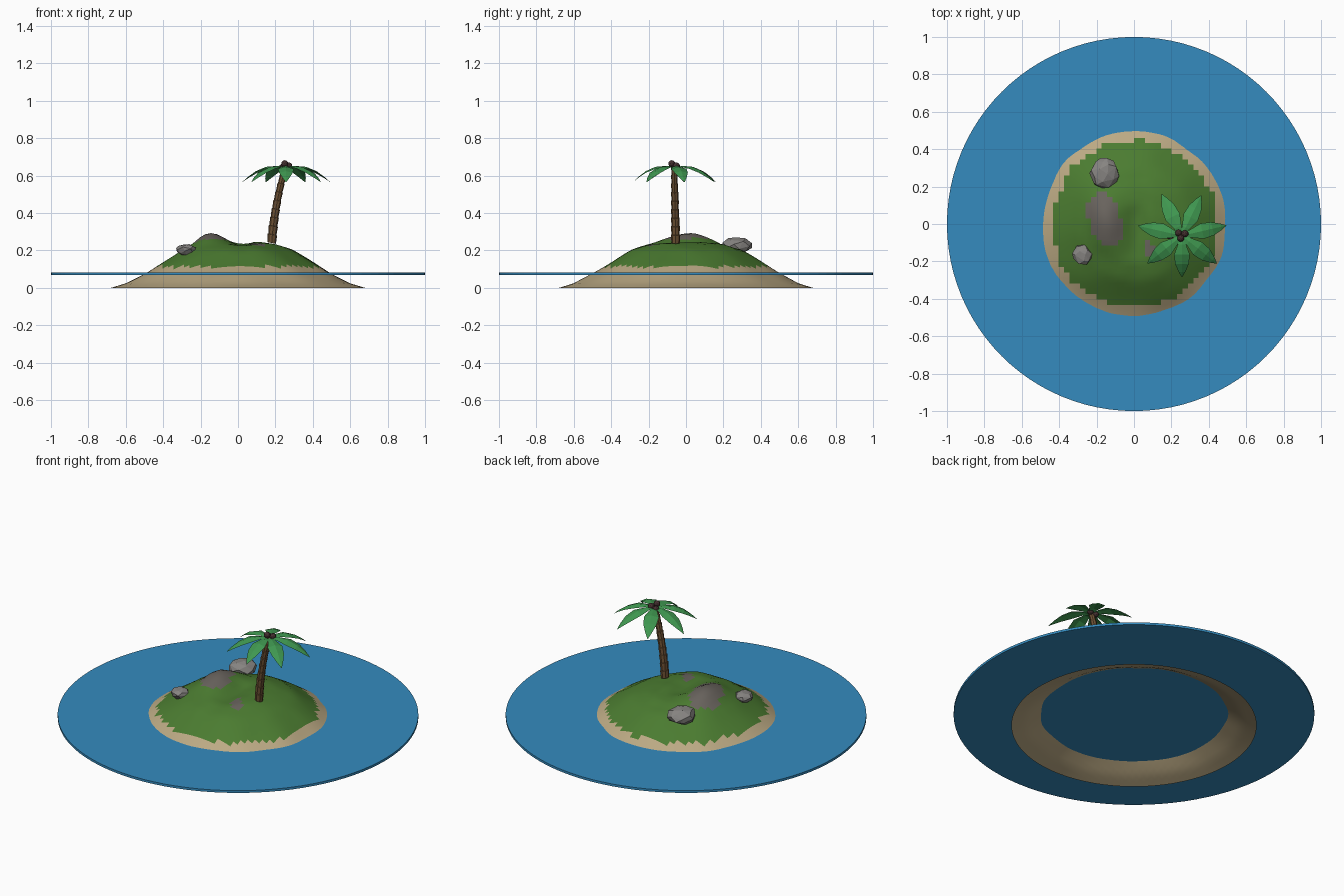
import bpy, bmesh, math, random
from mathutils import Vector, noise

if "Cube" in bpy.data.objects:
    bpy.data.objects.remove(bpy.data.objects["Cube"])

random.seed(4)


def mat(name, rgb):
    m = bpy.data.materials.new(name)
    m.diffuse_color = (*rgb, 1)
    m.use_nodes = True
    m.node_tree.nodes["Principled BSDF"].inputs["Base Color"].default_value = m.diffuse_color
    return m


WATER = mat("water_blue", (0.035, 0.26, 0.52))
SAND = mat("sand", (0.50, 0.40, 0.23))
GRASS = mat("grass", (0.07, 0.20, 0.03))
EARTH = mat("rocky_ground", (0.14, 0.125, 0.11))
STONE = mat("stone", (0.24, 0.23, 0.22))
BARK = mat("bark", (0.16, 0.085, 0.035))
LEAF = mat("leaf", (0.05, 0.31, 0.08))
NUT = mat("coconut_brown", (0.06, 0.03, 0.03))


def finish(bm, name, mats, smooth=False):
    bmesh.ops.recalc_face_normals(bm, faces=bm.faces)
    me = bpy.data.meshes.new(name)
    bm.to_mesh(me)
    bm.free()
    for m in mats:
        me.materials.append(m)
    for p in me.polygons:
        p.use_smooth = smooth
    ob = bpy.data.objects.new(name, me)
    bpy.context.collection.objects.link(ob)
    return ob


# water disc
bm = bmesh.new()
bmesh.ops.create_cone(bm, cap_ends=True, segments=96, radius1=1, radius2=1, depth=0.014)
bmesh.ops.translate(bm, verts=bm.verts, vec=(0, 0, 0.075))
finish(bm, "water", [WATER])

# island: open height field on a square grid, snapped to a round rim
RIM = 0.68
PROFILE = [(0, .245), (.1, .248), (.2, .237), (.3, .203), (.4, .142),
           (.5, .078), (.6, .025), (RIM, 0), (2, 0)]


def blob(x, y, cx, cy, sx, sy):
    return math.exp(-((x - cx) / sx) ** 2 - ((y - cy) / sy) ** 2)


def ridge(x, y):
    return blob(x, y, -.15 - .12 * y, .02, .09, .15)


def height(x, y):
    r = math.hypot(x, y)
    n = noise.noise(Vector((x * 5, y * 5, 3.3)))
    n2 = noise.noise(Vector((x * 13, y * 13, 1.7)))
    fade = max(0, 1 - (r / RIM) ** 4)
    rr = r - .02 * n * fade
    for (a, za), (b, zb) in zip(PROFILE, PROFILE[1:]):
        if rr <= b:
            t = (rr - a) / (b - a)
            z = za + (zb - za) * t
            break
    z += .05 * ridge(x, y) - .025 * blob(x, y, .02, -.04, .06, .2)
    z += (.006 * n + .006 * n2) * max(0, 1 - r / .55)
    return max(z, 0)


bm = bmesh.new()
bmesh.ops.create_grid(bm, x_segments=50, y_segments=50, size=0.72)
bmesh.ops.delete(bm, geom=[f for f in bm.faces if min(v.co.length for v in f.verts) > RIM - .012],
                 context='FACES')
for v in bm.verts:
    if v.is_boundary:
        v.co = v.co.normalized() * RIM
for v in bm.verts:
    v.co.z = 0 if v.is_boundary else height(v.co.x, v.co.y)
for f in bm.faces:
    c = f.calc_center_median()
    wob = noise.noise(c * 14)
    patch = blob(c.x, c.y, .09, -.16, .07, .09)
    if c.z < .113 + .008 * wob:
        f.material_index = 0
    elif ridge(c.x, c.y) + .2 * wob > .38 or patch + .5 * wob > .75:
        f.material_index = 2
    else:
        f.material_index = 1
island = finish(bm, "island", [SAND, GRASS, EARTH], True)
if island.data.polygons[len(island.data.polygons) // 2].normal.z < 0:
    island.data.flip_normals()


# faceted boulders: hulls of random points on an ellipsoid
def boulder(name, loc, size, count):
    bm = bmesh.new()
    for i in range(count):
        z = 1 - 2 * (i + .5) / count
        a = i * 2.39996 + random.uniform(-.25, .25)
        s = math.sqrt(1 - z * z)
        d = Vector((s * math.cos(a), s * math.sin(a), z)) * random.uniform(.92, 1.05)
        bm.verts.new([l + d[k] * size[k] for k, l in enumerate(loc)])
    bmesh.ops.convex_hull(bm, input=bm.verts)
    finish(bm, name, [STONE])


boulder("large_boulder", (-.16, .27, .225), (.082, .084, .05), 32)
boulder("small_boulder", (-.275, -.165, .203), (.057, .055, .034), 26)

# palm trunk: overlapping flared segments along a leaning curve
SEGS, SIDES = 9, 8


def trunk_point(t):
    return Vector((.18 + .03 * t + .045 * t * t, -.055 - .008 * t, .24 + .41 * t))


bm = bmesh.new()
prev = None
for i in range(SEGS):
    for t, flare in ((i / SEGS, .9), ((i + .97) / SEGS, 1.06)):
        c = trunk_point(t)
        r = (.025 - .009 * t) * flare
        ring = [bm.verts.new(c + Vector((r * math.cos(a), r * math.sin(a), -.2 * r * math.cos(a))))
                for a in (k * math.tau / SIDES for k in range(SIDES))]
        if prev:
            for k in range(SIDES):
                j = (k + 1) % SIDES
                bm.faces.new((prev[k], prev[j], ring[j], ring[k]))
        else:
            bm.faces.new(ring[::-1])
        prev = ring
bm.faces.new(prev)
finish(bm, "palm_trunk", [BARK])

# palm fronds: folded drooping leaves (distance, height, half width)
FROND = [(0, .645, .008), (.05, .652, .022), (.11, .647, .042),
         (.165, .624, .036), (.21, .592, .018), (.24, .565, .001)]
bm = bmesh.new()
for i in range(7):
    a = math.radians(13) + i * math.tau / 7
    d, s = Vector((math.cos(a), math.sin(a), 0)), Vector((-math.sin(a), math.cos(a), 0))
    scale = .92 if i == 5 else random.uniform(.97, 1.03)
    prev = None
    for u, z, w in FROND:
        c = Vector((.256, -.063, z)) + d * u * scale
        drop = Vector((0, 0, -.25 * w))
        row = [bm.verts.new(p) for p in (c - s * w + drop, c, c + s * w + drop)]
        if prev:
            for k in (0, 1):
                bm.faces.new((prev[k], row[k], row[k + 1], prev[k + 1]))
        prev = row
fronds = finish(bm, "palm_fronds", [LEAF])
if fronds.data.polygons[0].normal.z < 0:
    fronds.data.flip_normals()

# coconuts
for i, p in enumerate([(.25, -.076, .664), (.272, -.052, .652), (.238, -.048, .645)]):
    bm = bmesh.new()
    bmesh.ops.create_icosphere(bm, subdivisions=2, radius=.019)
    bmesh.ops.translate(bm, verts=bm.verts, vec=p)
    finish(bm, f"coconut_{i + 1}", [NUT])
